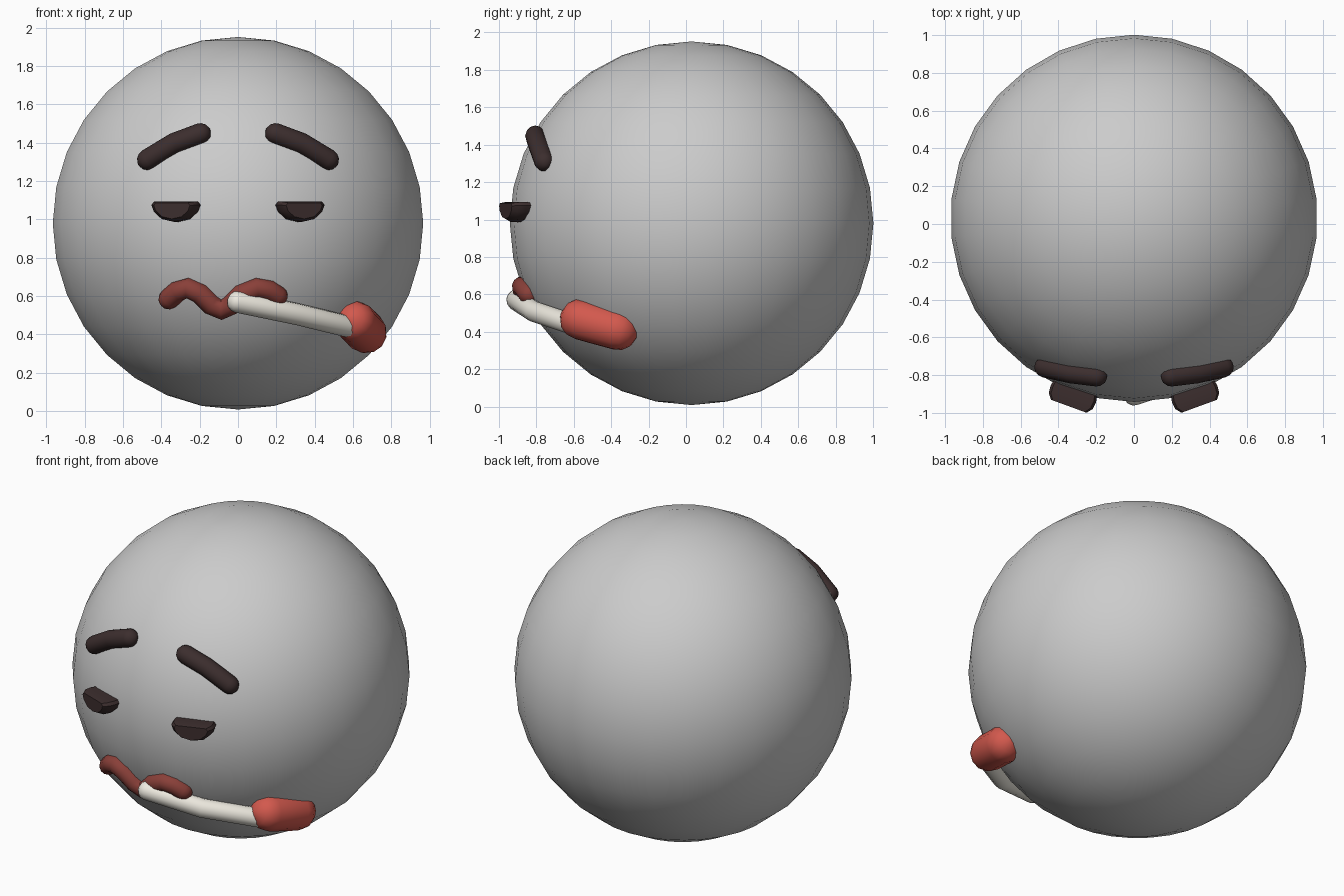
import bpy, bmesh, math
from mathutils import Vector

if "Cube" in bpy.data.objects:
    bpy.data.objects.remove(bpy.data.objects["Cube"])

C, R = Vector((0, 0.03, 0.98)), 0.972


def mat(name, rgb):
    m = bpy.data.materials.new(name)
    m.diffuse_color = (*rgb, 1)
    m.use_nodes = True
    m.node_tree.nodes["Principled BSDF"].inputs["Base Color"].default_value = m.diffuse_color
    return m


DARK = mat("dark_brown", (0.045, 0.027, 0.027))
LIP = mat("dark_red", (0.25, 0.05, 0.04))
RED = mat("red", (0.65, 0.1, 0.075))
WHITE = mat("ivory", (0.85, 0.82, 0.74))


def finish(bm, name, m, angle=60):
    bmesh.ops.recalc_face_normals(bm, faces=bm.faces)
    me = bpy.data.meshes.new(name)
    bm.to_mesh(me)
    bm.free()
    ob = bpy.data.objects.new(name, me)
    bpy.context.collection.objects.link(ob)
    me.materials.append(m)
    bpy.ops.object.select_all(action='DESELECT')
    ob.select_set(True)
    bpy.context.view_layer.objects.active = ob
    bpy.ops.object.shade_smooth_by_angle(angle=math.radians(angle))
    return ob


def loft(bm, loops):
    rings = [[bm.verts.new(p) for p in lp] for lp in loops]
    n = len(rings[0])
    for a, b in zip(rings, rings[1:]):
        for i in range(n):
            j = (i + 1) % n
            bm.faces.new((a[i], a[j], b[j], b[i]))
    bm.faces.new(rings[0])
    bm.faces.new(rings[-1])


def on_face(x, z, lift=0.0):
    # point on the front of the head, pushed outward by lift
    y = C.y - math.sqrt(R * R - x * x - (z - C.z) ** 2)
    p = Vector((x, y, z))
    return p + (p - C).normalized() * lift


def tube(name, pts, r, m, sides=12, cap=1.0):
    # round-ended tube through pts
    pts = [Vector(p) for p in pts]
    tans = [(pts[min(i + 1, len(pts) - 1)] - pts[max(i - 1, 0)]).normalized()
            for i in range(len(pts))]
    st = []
    for a in (80, 50, 25):
        a = math.radians(a)
        st.append((pts[0] - tans[0] * r * cap * math.sin(a), tans[0], r * math.cos(a)))
    st += [(p, t, r) for p, t in zip(pts, tans)]
    for a in (25, 50, 80):
        a = math.radians(a)
        st.append((pts[-1] + tans[-1] * r * cap * math.sin(a), tans[-1], r * math.cos(a)))
    loops = []
    for p, t, rad in st:
        side = t.cross(p - C).normalized()
        up = side.cross(t)
        loops.append([p + rad * (side * math.cos(k) + up * math.sin(k))
                      for k in (2 * math.pi * i / sides for i in range(sides))])
    bm = bmesh.new()
    loft(bm, loops)
    return finish(bm, name, m)


# head
bpy.ops.mesh.primitive_uv_sphere_add(segments=30, ring_count=16, radius=R, location=C)
bpy.context.object.name = "head"
bpy.ops.object.shade_smooth()

# eyebrows and half-closed eyes, mirrored
for s, side in ((-1, "left"), (1, "right")):
    tube("eyebrow_" + side,
         [on_face(s * x, z, 0.005) for x, z in ((0.47, 1.31), (0.33, 1.395), (0.195, 1.445))],
         0.055, DARK)
    a = math.radians(20)
    n = Vector((s * math.sin(a), -math.cos(a), 0))
    t = Vector((math.cos(a), s * math.sin(a), 0))
    base = Vector((s * 0.345, -0.965, 1.065))
    shape = [(-0.115, 0.028), (-0.128, 0.01), (-0.115, -0.025), (-0.07, -0.065), (0, -0.08),
             (0.07, -0.065), (0.115, -0.025), (0.128, 0.01), (0.115, 0.028)]
    bm = bmesh.new()
    loft(bm, [[base - n * d + t * u * k + Vector((0, 0, v * k)) for u, v in shape]
              for d, k in ((0, 0.78), (0.03, 0.97), (0.07, 1.0), (0.14, 0.9))])
    finish(bm, "eye_" + side, DARK, 45)

# wavy mouth
wave = [(-0.36, 0.585), (-0.315, 0.625), (-0.26, 0.642), (-0.2, 0.615), (-0.14, 0.555),
        (-0.085, 0.53), (-0.035, 0.555), (0.02, 0.61), (0.1, 0.642), (0.16, 0.63), (0.205, 0.6)]
tube("mouth", [on_face(x, z, 0.0) for x, z in wave], 0.055, LIP)

# thermometer rod and bulb
tube("thermometer_rod", [(-0.005, -0.905, 0.57), (0.31, -0.805, 0.505), (0.62, -0.58, 0.43)],
     0.057, WHITE, cap=0.9)
tube("thermometer_bulb", [(0.612, -0.565, 0.465), (0.64, -0.465, 0.437), (0.668, -0.365, 0.41)],
     0.11, RED)
